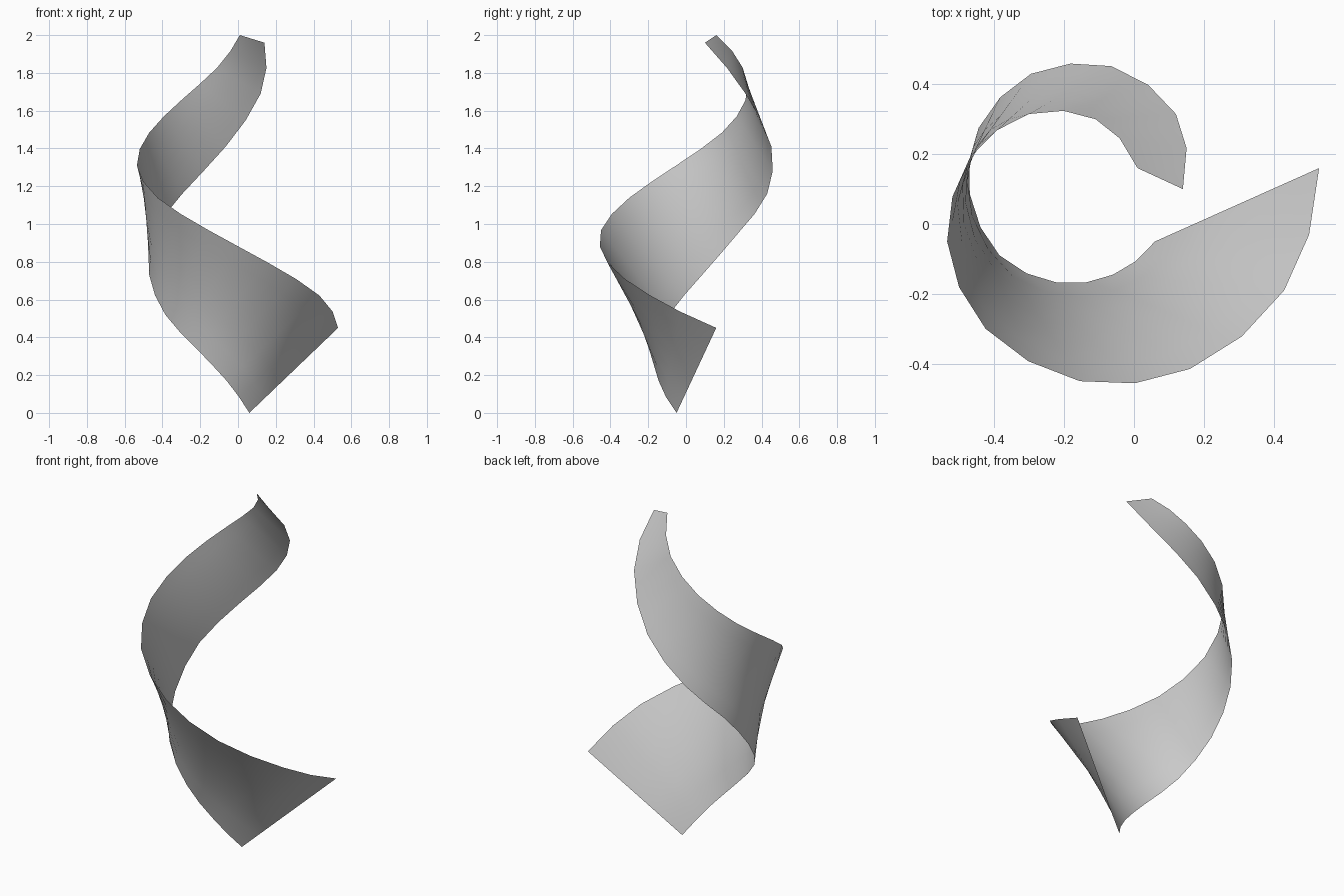
import bpy
import bmesh
from mathutils import Vector

cube = bpy.data.objects.get("Cube")
if cube:
    bpy.data.objects.remove(cube, do_unlink=True)

# Control points along the two long edges of the ribbon, from bottom to top
lower_edge = [(.06, -.05, 0), (-.06, -.145, .17), (-.22, -.168, .34),
              (-.385, -.09, .52), (-.47, .085, .73), (-.445, .275, .95),
              (-.295, .43, 1.16), (-.065, .452, 1.41), (.12, .315, 1.69),
              (.14, .10, 1.96)]
upper_edge = [(.53, .16), (.43, -.19), (.16, -.415), (-.155, -.45),
              (-.425, -.30), (-.535, -.05), (-.47, .19), (-.30, .315),
              (-.11, .30), (.01, .16)]
UPPER_START, UPPER_END = .45, 2.0


def with_midpoints(points):
    """Insert one smoothly interpolated point between each pair."""
    first = 3 * points[0] - 3 * points[1] + points[2]
    last = 3 * points[-1] - 3 * points[-2] + points[-3]
    padded = [first] + points + [last]
    result = []
    for i in range(len(points) - 1):
        before, start, end, after = padded[i:i + 4]
        middle = (9 * (start + end) - before - after) / 16
        result += [start, middle]
    return result + [points[-1]]


# The upper edge climbs at a constant rate
climb = (UPPER_END - UPPER_START) / (len(upper_edge) - 1)
lower_points = with_midpoints([Vector(p) for p in lower_edge])
upper_points = with_midpoints(
    [Vector((x, y, UPPER_START + climb * i)) for i, (x, y) in enumerate(upper_edge)])

# Twisted ribbon surface: crosswise rows joined by quads
CROSS_STEPS = 6
bm = bmesh.new()
rows = []
for low, high in zip(lower_points, upper_points):
    rows.append([bm.verts.new(low.lerp(high, k / CROSS_STEPS))
                 for k in range(CROSS_STEPS + 1)])
for row, following in zip(rows, rows[1:]):
    for k in range(CROSS_STEPS):
        face = bm.faces.new((row[k], following[k], following[k + 1], row[k + 1]))
        face.smooth = True
bm.normal_update()

mesh = bpy.data.meshes.new("spiral_ribbon")
bm.to_mesh(mesh)
bm.free()
ribbon = bpy.data.objects.new("spiral_ribbon", mesh)
bpy.context.collection.objects.link(ribbon)

# Plain grey material
grey = bpy.data.materials.new("light_grey")
grey.use_nodes = True
colour = (.6, .6, .6, 1)
grey.diffuse_color = colour
grey.node_tree.nodes["Principled BSDF"].inputs["Base Color"].default_value = colour
mesh.materials.append(grey)
